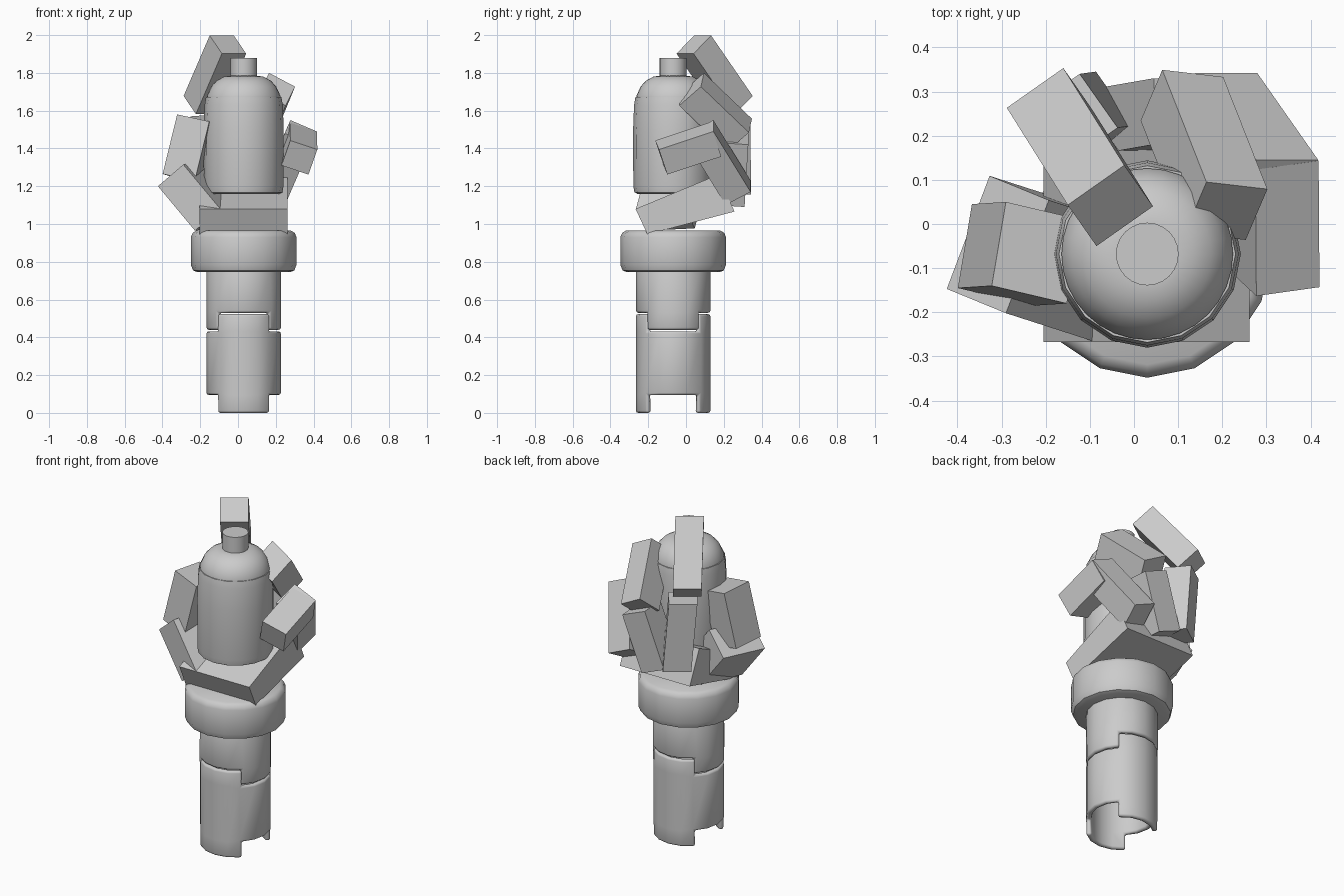
import bpy, bmesh, math
from mathutils import Vector

if "Cube" in bpy.data.objects:
    bpy.data.objects.remove(bpy.data.objects["Cube"])

CX, CY = 0.03, -0.068   # axis shared by wrist, collar and can


def finish(name, bm, angle=None):
    bmesh.ops.recalc_face_normals(bm, faces=bm.faces)
    me = bpy.data.meshes.new(name)
    bm.to_mesh(me)
    bm.free()
    ob = bpy.data.objects.new(name, me)
    bpy.context.collection.objects.link(ob)
    if angle:
        smooth(ob, angle)
    return ob


def smooth(ob, angle):
    bpy.ops.object.select_all(action='DESELECT')
    ob.select_set(True)
    bpy.context.view_layer.objects.active = ob
    bpy.ops.object.shade_smooth_by_angle(angle=math.radians(angle))


def ring_point(r, i, n, z):
    a = 2 * math.pi * i / n
    return (CX + r * math.cos(a), CY + r * math.sin(a), z)


def lathe(name, profile, n=16, angle=35):
    bm = bmesh.new()
    rings = [[bm.verts.new(ring_point(r, i, n, z)) for i in range(n)]
             for r, z in profile]
    for a, b in zip(rings, rings[1:]):
        for i in range(n):
            j = (i + 1) % n
            bm.faces.new((a[i], a[j], b[j], b[i]))
    bm.faces.new(rings[0])
    bm.faces.new(rings[-1])
    return finish(name, bm, angle)


def block(name, corner, u, v, w):
    """Box from one corner and three edge vectors."""
    c, u, v, w = map(Vector, (corner, u, v, w))
    bm = bmesh.new()
    p = {(i, j, k): bm.verts.new(c + u * i + v * j + w * k)
         for i in (0, 1) for j in (0, 1) for k in (0, 1)}
    square = ((0, 0), (0, 1), (1, 1), (1, 0))
    for axis in range(3):
        for s in (0, 1):
            bm.faces.new([p[tuple(q[:axis] + (s,) + q[axis:])] for q in square])
    return finish(name, bm)


def sleeve(name, front_z, side_z, r=0.197, n=16):
    """Tube whose quarters have their own heights, making interlocking tabs."""
    bm = bmesh.new()
    levels = sorted(set(front_z + side_z))
    grid = [[bm.verts.new(ring_point(r, i, n, z)) for i in range(n)] for z in levels]
    for i in range(n):
        mid = 2 * math.pi * (i + 0.5) / n
        lo, hi = front_z if abs(math.sin(mid)) > abs(math.cos(mid)) else side_z
        for k in range(len(levels) - 1):
            if levels[k] >= lo and levels[k + 1] <= hi:
                j = (i + 1) % n
                bm.faces.new((grid[k][i], grid[k][j], grid[k + 1][j], grid[k + 1][i]))
    bmesh.ops.delete(bm, geom=[v for v in bm.verts if not v.link_faces], context='VERTS')
    ob = finish(name, bm)
    so = ob.modifiers.new("wall", 'SOLIDIFY')
    so.thickness, so.offset = 0.03, -1
    be = ob.modifiers.new("rounded_rim", 'BEVEL')
    be.width, be.segments = 0.012, 2
    be.limit_method, be.angle_limit = 'ANGLE', math.radians(50)
    smooth(ob, 40)
    return ob


# wrist sleeves and collar
sleeve("lower_sleeve", (0.0, 0.523), (0.095, 0.432))
sleeve("upper_sleeve", (0.53, 0.76), (0.44, 0.76))
lathe("wrist_collar", [(0.245, 0.745), (0.268, 0.754), (0.28, 0.785), (0.28, 0.93),
                       (0.27, 0.953), (0.25, 0.965)], 16, 40)

# spray can
lathe("can_body", [(0.19, 1.16), (0.205, 1.168), (0.211, 1.20), (0.212, 1.50),
                   (0.207, 1.63), (0.202, 1.66), (0.2, 1.672)])
lathe("can_dome", [(0.194, 1.665), (0.194, 1.68), (0.172, 1.728), (0.145, 1.758),
                   (0.105, 1.78), (0.07, 1.785)], 32, 40)
lathe("can_nozzle", [(0.071, 1.77), (0.071, 1.88)], 24)

# palm wedge: side profile extruded across x
bm = bmesh.new()
side = [(-0.267, 1.08), (-0.204, 0.945), (0.257, 1.066), (0.167, 1.26)]
a, b = [[bm.verts.new((x, y, z)) for y, z in side] for x in (-0.205, 0.262)]
bm.faces.new(a)
bm.faces.new(b)
for i in range(4):
    j = (i + 1) % 4
    bm.faces.new((a[i], a[j], b[j], b[i]))
finish("palm", bm)

# thumb
block("thumb_base", (-0.424, -0.147, 1.2),
      (0.134, -0.055, 0.115), (0.196, -0.063, -0.235), (0.097, 0.256, 0.012))
block("thumb_tip", (-0.322, -0.14, 1.58),
      (0.17, -0.04, -0.037), (0.032, 0.19, -0.01), (-0.077, -0.005, -0.315))

# first finger
block("first_finger_base", (-0.123, 0.34, 1.57),
      (-0.128, -0.09, 0), (0.086, -0.122, 0.006), (0.037, 0.005, -0.415))
block("first_finger_tip", (-0.15, 0.043, 1.998),
      (0.128, 0.09, 0), (0.065, -0.093, -0.096), (-0.138, 0.22, -0.32))

# second finger
block("second_finger_base", (-0.07, 0.31, 1.15),
      (0.15, 0, -0.06), (0, -0.15, 0.01), (0.115, 0.02, 0.33))
block("second_finger_tip", (0.164, 0.095, 1.80),
      (0.138, -0.016, -0.073), (-0.049, -0.115, -0.1), (-0.1, 0.254, -0.243))

# third finger
block("third_finger_base", (0.417, 0.145, 1.49),
      (-0.14, 0, 0.06), (-0.03, -0.132, -0.07), (-0.138, 0.197, -0.32))
block("third_finger_tip", (0.277, -0.163, 1.442),
      (0.143, 0.02, -0.048), (-0.047, 0.044, -0.132), (-0.002, 0.286, 0.095))
